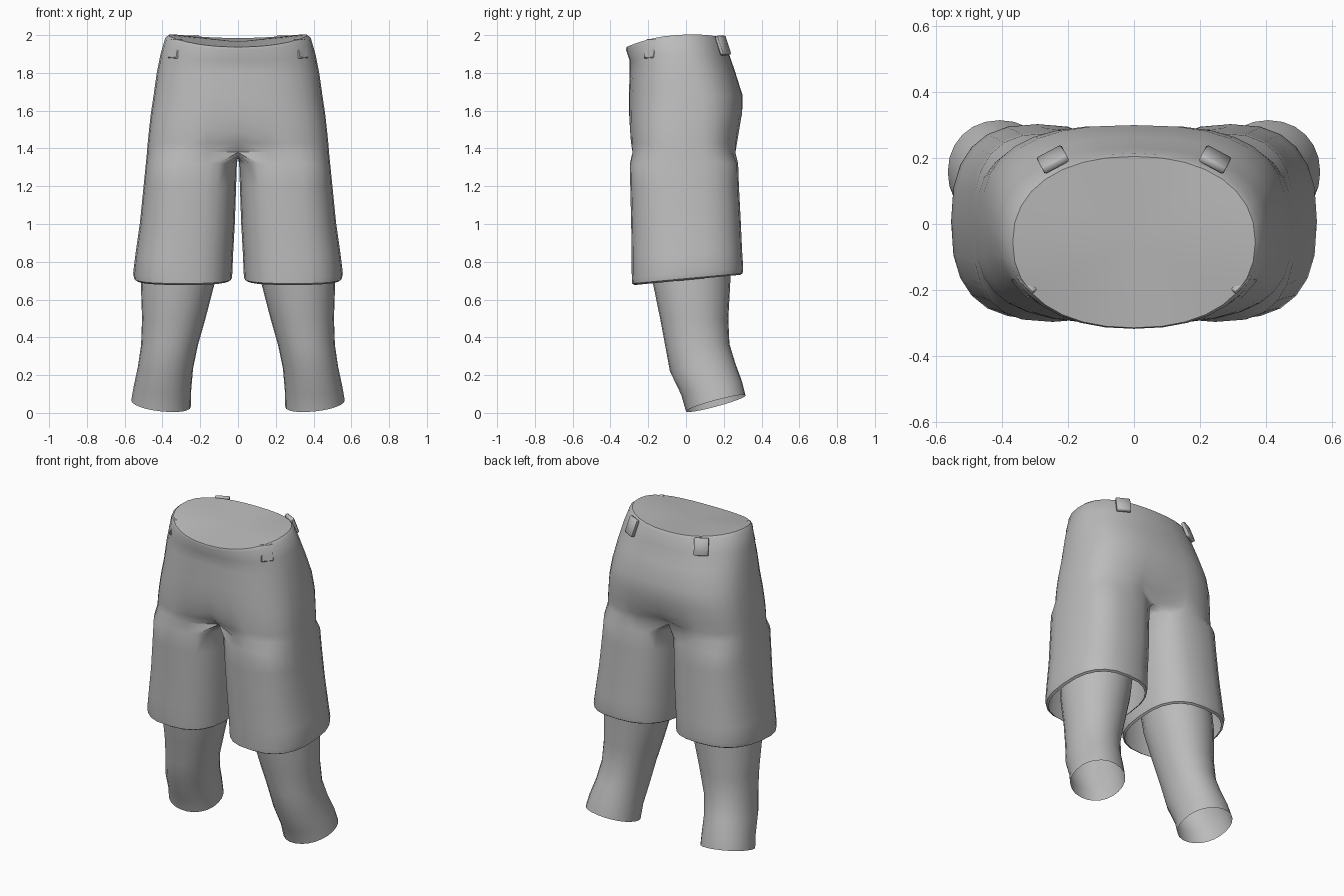
import bpy, bmesh, math
from mathutils import Vector, Matrix

if "Cube" in bpy.data.objects:
    bpy.data.objects.remove(bpy.data.objects["Cube"], do_unlink=True)

GREY = (0.5, 0.5, 0.5, 1)
cloth = bpy.data.materials.new("plain grey")
cloth.use_nodes = True
cloth.diffuse_color = GREY
cloth.node_tree.nodes["Principled BSDF"].inputs["Base Color"].default_value = GREY

ARC, INNER = 16, 8        # segments on the outer arc and the inner thigh


def spow(v, e):
    return math.copysign(abs(v) ** e, v) if abs(v) > 1e-6 else 0.0


def finish(name, bm, mirror=True):
    bmesh.ops.recalc_face_normals(bm, faces=bm.faces)
    mesh = bpy.data.meshes.new(name)
    bm.to_mesh(mesh)
    bm.free()
    mesh.materials.append(cloth)
    obj = bpy.data.objects.new(name, mesh)
    bpy.context.collection.objects.link(obj)
    if mirror:
        mod = obj.modifiers.new("mirror", 'MIRROR')
        mod.use_clip = True
        mod.merge_threshold = 0.002
    bpy.ops.object.select_all(action='DESELECT')
    obj.select_set(True)
    bpy.context.view_layer.objects.active = obj
    bpy.ops.object.shade_smooth_by_angle(angle=math.radians(45))
    return obj


def bridge(bm, a, b, closed):
    n = len(a) if closed else ARC
    for i in range(n):
        j = (i + 1) % len(a)
        bm.faces.new((a[i], a[j], b[j], b[i]))


def hip_ring(z, w, front, back, e, tilt, bow, pinch):
    """Half ring from the front seam round the side to the back seam."""
    pts = []
    for i in range(ARC + 1):
        t = math.pi * (i / ARC - 0.5)
        s, x = math.sin(t), w * spow(math.cos(t), e)
        y = (front + back) / 2 + (back - front) / 2 * spow(s, e)
        y *= 1 - pinch * math.exp(-(x / 0.11) ** 2)
        pts.append(Vector((x, y, z + tilt * s - bow * s * s)))
    return pts


def leg_ring(z, xi, xo, front, back, e, tilt_y, tilt_x=0):
    """Closed ring that starts at the inner front corner."""
    pts = []
    for i in range(ARC + INNER):
        t = math.tau * (i / (ARC + INNER)) - math.radians(120)
        c, s = spow(math.cos(t), e), spow(math.sin(t), e)
        pts.append(Vector(((xi + xo) / 2 + (xo - xi) / 2 * c,
                           (front + back) / 2 + (back - front) / 2 * s,
                           z + tilt_y * s + tilt_x * c)))
    return pts


# Shorts: hips down to the crotch, then one leg, mirrored
hips = [  # z, half width, front, back, squareness, tilt, bow, seam pinch
    (2.0, .368, -.315, .205, .9, .024, .039, 0),
    (1.985, .385, -.318, .215, .9, .024, .039, 0),
    (1.9, .41, -.298, .23, .85, .015, .02, 0),
    (1.8, .43, -.298, .262, .8, 0, 0, 0),
    (1.68, .447, -.303, .3, .75, 0, 0, 0),
    (1.58, .462, -.304, .3, .7, 0, 0, .01),
    (1.49, .472, -.302, .286, .67, 0, 0, .06),
    (1.43, .478, -.3, .279, .66, 0, 0, .16),
]
thighs = [  # z, inner x, outer x, front, back, squareness, tilt
    (1.32, .006, .488, -.297, .276, .72, 0),
    (1.2, .01, .5, -.295, .28, .74, .004),
    (1.0, .017, .52, -.29, .29, .76, .012),
    (.84, .026, .543, -.288, .297, .78, .02),
    (.74, .03, .555, -.287, .303, .78, .027),
    (.712, .033, .55, -.285, .3, .78, .027),
    (.704, .045, .536, -.272, .288, .78, .027),
]
bm = bmesh.new()
rings = [[bm.verts.new(p) for p in hip_ring(*h)] for h in hips]
waist_mid = bm.verts.new((0, -.05, 1.965))
for a, b in zip(rings[0], rings[0][1:]):
    bm.faces.new((waist_mid, a, b))
for a, b in zip(rings, rings[1:]):
    bridge(bm, a, b, False)
crotch = hip_ring(1.38, .482, -.298, .276, .66, 0, 0, .35)
for k in range(1, INNER):
    p = crotch[ARC].lerp(crotch[0], k / INNER)
    p.z -= .03 * math.sin(math.pi * k / INNER)
    crotch.append(p)
loop = [bm.verts.new(p) for p in crotch]
bridge(bm, rings[-1], loop[:ARC + 1], False)
for t in thighs:
    nxt = [bm.verts.new(p) for p in leg_ring(*t)]
    bridge(bm, loop, nxt, True)
    loop = nxt
finish("shorts", bm)

# Lower legs, open at the ankle
calves = [  # z, inner x, outer x, front, back, squareness, tilts
    (1.1, .06, .47, -.22, .24, 1, 0, 0),
    (.7, .12, .515, -.178, .235, .95, 0, 0),
    (.5, .172, .508, -.137, .224, .95, 0, 0),
    (.36, .212, .513, -.11, .23, .95, .005, 0),
    (.24, .238, .53, -.085, .262, .95, .02, .005),
    (.13, .248, .552, -.025, .297, .95, .035, .012),
    (.05, .25, .565, .0, .315, .95, .042, .017),
]
bm = bmesh.new()
loop = None
for c in calves:
    nxt = [bm.verts.new(p) for p in leg_ring(*c)]
    if loop:
        bridge(bm, loop, nxt, True)
    loop = nxt
finish("lower_legs", bm)

# Belt loops: bevelled tabs leaning against the waistband
for name, x, y, z, turn, lean, width in (
        ("front_belt_loops", .333, -.184, 1.927, 48, 12, .075),
        ("back_belt_loops", .246, .196, 1.945, 152, 20, .085)):
    bm = bmesh.new()
    bmesh.ops.create_cube(bm, size=1)
    bmesh.ops.scale(bm, vec=(width, .025, .105), verts=bm.verts)
    bmesh.ops.bevel(bm, geom=bm.edges[:], offset=.005, segments=1, affect='EDGES')
    place = (Matrix.Translation((x, y, z)) @ Matrix.Rotation(math.radians(turn), 4, 'Z')
             @ Matrix.Rotation(math.radians(-lean), 4, 'X'))
    bmesh.ops.transform(bm, matrix=place, verts=bm.verts)
    finish(name, bm)
